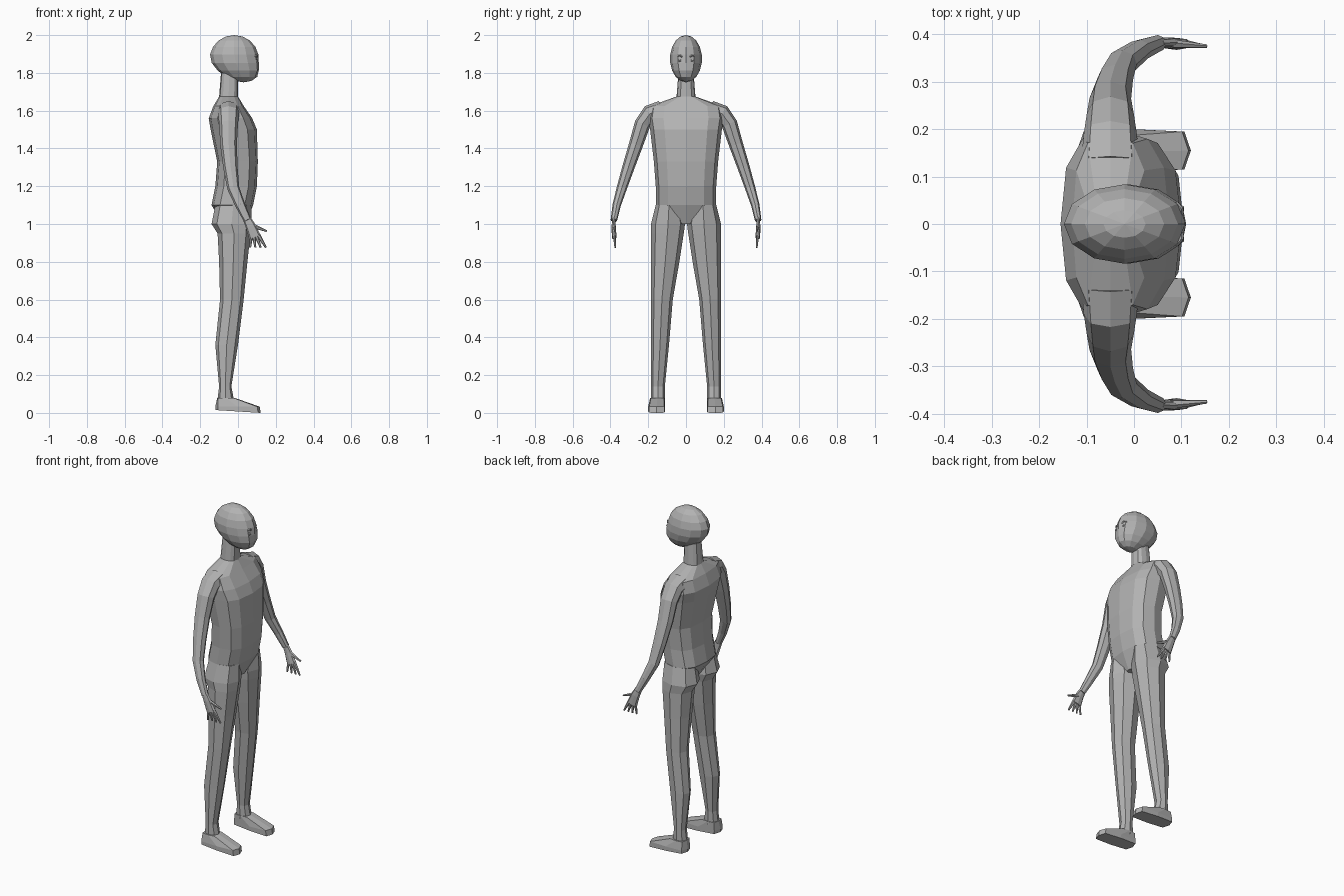
import bpy, bmesh
from math import sin, cos, pi, copysign
from mathutils import Vector

if "Cube" in bpy.data.objects:
    bpy.data.objects.remove(bpy.data.objects["Cube"])

grey = (.45, .45, .45, 1)
material = bpy.data.materials.new("plain grey")
material.use_nodes = True
material.diffuse_color = grey
shader = material.node_tree.nodes["Principled BSDF"]
shader.inputs["Base Color"].default_value = grey


def add_part(name, bm, mirrored):
    """Turn the mesh into an object, with a twin on the other side if wanted."""
    bmesh.ops.recalc_face_normals(bm, faces=bm.faces)
    mesh = bpy.data.meshes.new(name)
    bm.to_mesh(mesh)
    bm.free()
    mesh.materials.append(material)
    part = bpy.data.objects.new(name, mesh)
    bpy.context.collection.objects.link(part)
    if mirrored:
        modifier = part.modifiers.new("mirror", "MIRROR")
        modifier.use_axis = (False, True, False)
        modifier.use_mirror_merge = False
    return part


def bridge(name, loops, mirrored):
    """Join neighbouring loops with quads and close both ends."""
    bm = bmesh.new()
    rings = [[bm.verts.new(point) for point in loop] for loop in loops]
    for lower, upper in zip(rings, rings[1:]):
        for i in range(len(lower)):
            bm.faces.new((lower[i - 1], lower[i], upper[i], upper[i - 1]))
    bm.faces.new(rings[0])
    bm.faces.new(rings[-1])
    return add_part(name, bm, mirrored)


def outline(sides, power=.9):
    """Unit superellipse; a low power makes it boxy."""
    angles = [2 * pi * i / sides for i in range(sides)]
    soften = lambda value: copysign(abs(round(value, 6)) ** power, value)
    return [(soften(cos(angle)), soften(sin(angle))) for angle in angles]


def stack(name, levels, shape, mirrored=True):
    """Level rings given as height, back, front, inner side and outer side."""
    loops = []
    for z, back, front, inner, outer in levels:
        middle = Vector((back + front, inner + outer, 2 * z)) / 2
        depth, width = (front - back) / 2, (outer - inner) / 2
        loops.append([middle + Vector((u * depth, v * width, 0)) for u, v in shape])
    return bridge(name, loops, mirrored)


def tube(name, path, start, end, flatness, shape):
    """Rings square to a path, tapering evenly from start to end radius."""
    points = [Vector(point) for point in path]
    last = len(points) - 1
    loops = []
    for i, point in enumerate(points):
        along = (points[min(i + 1, last)] - points[max(i - 1, 0)]).normalized()
        side = along.cross(Vector((1, 0, 0))).normalized()
        fore = side.cross(along)
        radius = start + (end - start) * i / last
        loops.append([point + radius * (fore * u + side * v * flatness) for u, v in shape])
    return bridge(name, loops, True)


def ball(name, centre, size, segments, rings, mirrored):
    """Faceted ellipsoid."""
    bm = bmesh.new()
    bmesh.ops.create_uvsphere(bm, u_segments=segments, v_segments=rings, radius=1)
    bmesh.ops.scale(bm, vec=size, verts=bm.verts)
    bmesh.ops.translate(bm, vec=centre, verts=bm.verts)
    return add_part(name, bm, mirrored)


# Trunk, shoulders and neck: height, back, front, half width
trunk = [(1, -.08, .04, .03), (1.1, -.14, .08, .16), (1.2, -.12, .1, .16),
         (1.33, -.11, .105, .17), (1.5, -.145, .1, .19), (1.56, -.155, .075, .2),
         (1.625, -.13, .03, .19), (1.675, -.1, 0, .05), (1.8, -.09, 0, .04)]
stack("torso", [(z, back, front, -half, half) for z, back, front, half in trunk],
      outline(12, .75), mirrored=False)

# Head: the lower half slides forward to form the jaw, the face stays upright
head = ball("head", (-.02, 0, 1.875), (.13, .085, .125), 12, 9, False)
for vertex in head.data.vertices:
    drop = max(0, 1.875 - vertex.co.z)
    vertex.co.x = min(vertex.co.x + .4 * drop, .11)

# Eyes and brows
ball("eye", (.095, .032, 1.865), (.012, .01, .008), 6, 4, True)
tube("brow", [(.1, .02, 1.885), (.1, .032, 1.893), (.088, .045, 1.888)],
     .005, .004, 1, outline(4))

# Legs: height, back, front, inner side; the outer side is nearly upright
leg = [(1.1, -.12, .07, .02), (1, -.14, .072, .005), (.95, -.108, .066, .012),
       (.8, -.1, .05, .035), (.6, -.095, .03, .07), (.36, -.12, 0, .09),
       (.14, -.1, -.035, .112), (.06, -.11, -.02, .112)]
stack("leg", [(*level, min(.185, 1.26 - level[0])) for level in leg], outline(8))

# Feet: a wedge from ankle to toes on a sole that drops towards the toes
foot = stack("foot", [(.08, -.11, -.02, .112, .19), (.033, -.12, .115, .11, .2),
                      (0, -.12, .12, .11, .2)], outline(8, .35))
for vertex in foot.data.vertices:
    if vertex.co.z < .01:
        vertex.co.z = (.12 - vertex.co.x) / 16

# Arms from shoulder to wrist
tube("arm", [(-.05, .13, 1.6), (-.05, .19, 1.585), (-.05, .23, 1.53), (-.05, .265, 1.42),
             (-.04, .305, 1.3), (-.025, .34, 1.19), (.012, .367, 1.1), (.05, .382, 1.02)],
     .062, .02, .85, outline(8))

# Hands: a flat palm, four fanned fingers and a thumb
tube("palm", [(.046, .382, 1.03), (.066, .383, .99), (.09, .38, .93)],
     .021, .032, .4, outline(8))
for i, name in enumerate(["little", "ring", "middle", "index"]):
    tube(name + "_finger", [(.07 + .012 * i, .38, .945), (.064 + .028 * i, .375, .875)],
         .011, .005, .8, outline(6))
tube("thumb", [(.08, .38, .99), (.153, .375, .962)], .012, .005, .8, outline(6))
